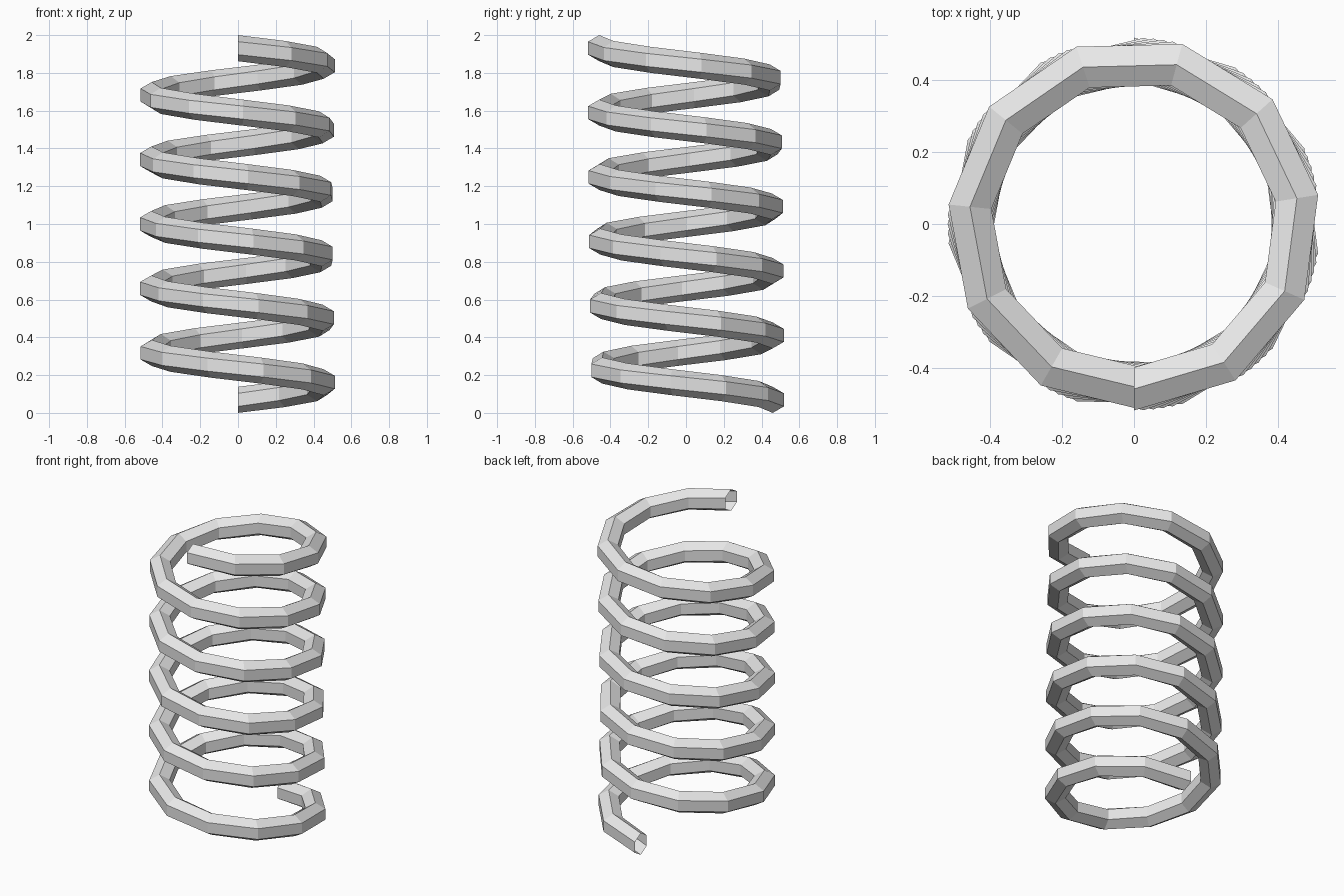
import bpy
import bmesh
from math import cos, sin, radians

cube = bpy.data.objects.get("Cube")
if cube:
    bpy.data.objects.remove(cube, do_unlink=True)

# Plain grey metal
metal = bpy.data.materials.new("grey_metal")
metal.use_nodes = True
color = (0.8, 0.8, 0.8, 1)
metal.diffuse_color = color
metal.node_tree.nodes["Principled BSDF"].inputs["Base Color"].default_value = color

TURNS, STEPS, SIDES = 5.5, 60, 6
COIL_RADIUS, WIRE_RADIUS, HEIGHT = 0.459, 0.069, 2.0


def wire_ring(bm, step):
    """Upright hexagonal wire section at one step of the helix."""
    t = step / STEPS
    turn = radians(90 - 360 * TURNS * t)
    centre_z = WIRE_RADIUS + t * (HEIGHT - 2 * WIRE_RADIUS)
    ring = []
    for side in range(SIDES):
        a = radians(30 + side * 360 / SIDES)
        r = COIL_RADIUS + WIRE_RADIUS * cos(a)
        ring.append(bm.verts.new((r * cos(turn), r * sin(turn),
                                  centre_z + WIRE_RADIUS * sin(a))))
    return ring


# Coil: open-ended wire swept along the helix
bm = bmesh.new()
rings = [wire_ring(bm, i) for i in range(STEPS + 1)]
for low, high in zip(rings, rings[1:]):
    for j in range(SIDES):
        k = (j + 1) % SIDES
        bm.faces.new((low[j], low[k], high[k], high[j]))

mesh = bpy.data.meshes.new("coil_spring")
bm.to_mesh(mesh)
bm.free()
mesh.materials.append(metal)
spring = bpy.data.objects.new("coil_spring", mesh)
bpy.context.collection.objects.link(spring)
